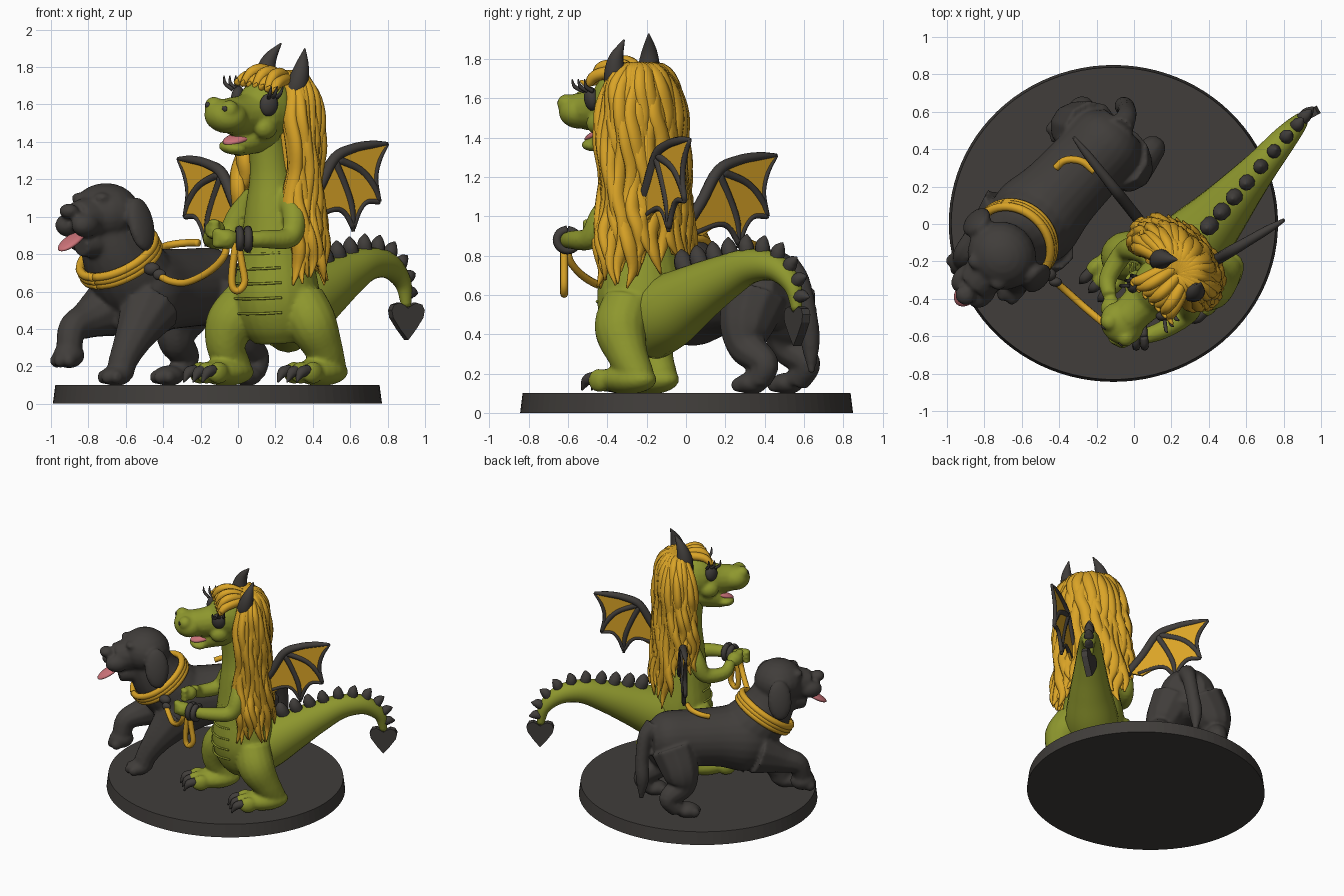
import bpy, bmesh, math, random
from mathutils import Vector, Matrix

if "Cube" in bpy.data.objects:
    bpy.data.objects.remove(bpy.data.objects["Cube"])

random.seed(4)


def mat(name, r, g, b):
    m = bpy.data.materials.new(name)
    m.diffuse_color = (r, g, b, 1)
    m.use_nodes = True
    m.node_tree.nodes["Principled BSDF"].inputs["Base Color"].default_value = m.diffuse_color
    return m


GREEN = mat("green scales", 0.27, 0.31, 0.027)
GOLD = mat("golden hair", 0.70, 0.37, 0.02)
DARK = mat("charcoal", 0.052, 0.047, 0.043)
PINK = mat("pink tongue", 0.60, 0.17, 0.19)


def spline(pts, n):
    """Catmull-Rom through (x, y, z, radius) points, n steps per span."""
    p = [Vector(q) for q in pts]
    p = [2 * p[0] - p[1]] + p + [2 * p[-1] - p[-2]]
    out = []
    for i in range(1, len(p) - 2):
        a, b, c, d = p[i - 1:i + 3]
        for k in range(n):
            t = k / n
            out.append(0.5 * (2 * b + (c - a) * t + (2 * a - 5 * b + 4 * c - d) * t * t
                              + (3 * b - a - 3 * c + d) * t ** 3))
    return out + [p[-2]]


class Part:
    """Collects balls, tubes and plates into one object."""

    def __init__(self, m=Matrix()):
        self.bm, self.m = bmesh.new(), m

    def ball(self, c, r, rot=Matrix()):
        r = r if isinstance(r, tuple) else (r, r, r)
        bmesh.ops.create_uvsphere(self.bm, u_segments=20, v_segments=12, radius=1,
                                  matrix=self.m @ Matrix.Translation(c) @ rot @ Matrix.Diagonal((*r, 1)))

    def tube(self, pts, n=6, sides=10):
        s = spline(pts, n)
        pos = [q.to_3d() for q in s]
        up, rings = None, []
        for i, q in enumerate(pos):
            t = (pos[min(i + 1, len(pos) - 1)] - pos[max(i - 1, 0)]).normalized()
            if up is None:
                up = t.orthogonal()
            up = (up - t * up.dot(t)).normalized()
            side, r = t.cross(up), max(s[i][3], 0.002)
            rings.append([self.bm.verts.new(self.m @ (q + r * (math.cos(a) * up + math.sin(a) * side)))
                          for a in (2 * math.pi * k / sides for k in range(sides))])
        for a, b in zip(rings, rings[1:]):
            for k in range(sides):
                j = (k + 1) % sides
                self.bm.faces.new((a[k], a[j], b[j], b[k]))
        self.bm.faces.new(rings[0][::-1])
        self.bm.faces.new(rings[-1])

    def plate(self, outline, thick, m):
        """Flat outline in the local xz plane, thickened along y."""
        f = self.bm.faces.new([self.bm.verts.new(m @ Vector((u, -thick / 2, z))) for u, z in outline])
        ext = bmesh.ops.extrude_face_region(self.bm, geom=[f])["geom"]
        off = m.to_3x3() @ Vector((0, thick, 0))
        bmesh.ops.translate(self.bm, vec=off, verts=[v for v in ext if isinstance(v, bmesh.types.BMVert)])

    def done(self, name, material, voxel=0, smooth=True):
        bmesh.ops.recalc_face_normals(self.bm, faces=self.bm.faces[:])
        me = bpy.data.meshes.new(name)
        self.bm.to_mesh(me)
        self.bm.free()
        me.materials.append(material)
        for p in me.polygons:
            p.use_smooth = smooth
        ob = bpy.data.objects.new(name, me)
        bpy.context.collection.objects.link(ob)
        if voxel:
            r = ob.modifiers.new("merge", "REMESH")
            r.mode, r.voxel_size, r.use_smooth_shade = "VOXEL", voxel, True
            s = ob.modifiers.new("soften", "SMOOTH")
            s.factor, s.iterations = 0.5, 4
        return ob


def facing(x, y, fx, fy):
    return Matrix.Translation((x, y, 0)) @ Matrix.Rotation(math.atan2(fy, fx), 4, "Z")


# local frames: x forward, y to the creature's left
DRAGON = facing(0.2, -0.23, -0.70, -0.714)
HEAD = DRAGON @ Matrix.Translation((0, 0, 1.4)) @ Matrix.Rotation(-0.16, 4, "X") @ Matrix.Translation((0, 0, -1.4))
DOG = facing(-0.4, 0.16, -0.68, -0.73)

# base disc
p = Part()
bmesh.ops.create_cone(p.bm, cap_ends=True, segments=96, radius1=1, radius2=0.985, depth=0.1,
                      matrix=Matrix.Translation((-0.11, 0.003, 0.05)) @ Matrix.Diagonal((0.88, 0.847, 1, 1)))
p.done("base", DARK, smooth=False)

# dragon body, arms and legs
p, claws = Part(DRAGON), Part(DRAGON)
p.tube([(-.04, 0, .33, .14), (-.03, 0, .42, .2), (-.01, 0, .58, .23), (0, 0, .8, .195), (.02, 0, 1.03, .15),
        (.04, 0, 1.25, .11), (.08, 0, 1.5, .1)], sides=24)
for s, hand, dx in ((1, (.45, .08, .88), -.12), (-1, (.38, -.08, .93), .15)):
    hx, hy, hz = hand
    p.tube([(.03, s * .12, 1.12, .06), (.07, s * .21, 1.0, .065), (.13, s * .235, .89, .058),
            (.28, s * .2, .88, .05), (hx - .04, hy + s * .05, hz, .04)])
    p.ball(hand, (.06, .055, .055))
    for k in range(3):
        p.ball((hx + .04, hy - s * .03, hz + .04 - k * .035), (.03, .04, .019))
    p.tube([(dx * .4, s * .14, .56, .13), (dx * .7 + .02, s * .21, .43, .135), (dx - .01, s * .23, .3, .105),
            (dx - .08, s * .22, .18, .085)], sides=16)
    p.ball((dx, s * .22, .17), (.18, .11, .075))
    for k in (-1, 0, 1):
        y = s * .22 + k * .07
        p.ball((dx + .15 - abs(k) * .02, y, .165), (.07, .043, .06))
        claws.tube([(dx + .17, y, .18, .03), (dx + .22, y, .165, .028), (dx + .255, y, .115, .004)])
p.done("dragon_body", GREEN, 0.013)
claws.done("dragon_claws", DARK)

# belly plate ridges
p = Part(DRAGON)
for z, r in ((.5, .222), (.58, .23), (.66, .225), (.74, .21), (.82, .19), (.9, .175), (1.0, .155), (1.1, .136), (1.2, .12)):
    p.tube([(r * math.cos(a) + z * .03 - .025, r * math.sin(a), z - .02 * math.cos(a), .007)
            for a in (-.9, -.45, 0, .45, .9)], 4, 6)
p.done("belly_plates", GREEN)

# bracelet
p = Part(DRAGON)
for o in (-.016, .016):
    p.tube([(.385 + o + .035 * math.sin(a), .14 - o + .04 * math.sin(a), .88 + .052 * math.cos(a), .022)
            for a in (k * math.pi / 4 for k in range(9))], 3, 8)
p.done("bracelet", DARK)

# dragon head
p = Part(HEAD)
p.ball((.1, 0, 1.58), (.17, .15, .17))
p.tube([(.12, 0, 1.57, .135), (.26, 0, 1.545, .11), (.37, 0, 1.54, .1)], sides=16)
p.ball((.4, 0, 1.54), (.11, .125, .092))
p.tube([(.08, 0, 1.46, .11), (.2, 0, 1.42, .09), (.31, 0, 1.37, .055)], sides=14)
p.ball((.32, 0, 1.37), (.07, .085, .038))
for s in (1, -1):
    p.ball((.44, s * .06, 1.585), .05)
    p.ball((.19, s * .1, 1.49), (.07, .055, .06))
p.done("dragon_head", GREEN, 0.012)
p = Part(HEAD)
p.ball((.29, 0, 1.42), (.1, .06, .025), Matrix.Rotation(.3, 4, "Y"))
p.done("dragon_tongue", PINK)
p, horns = Part(HEAD), Part(HEAD)
for s in (1, -1):
    p.ball((.205, s * .118, 1.62), (.05, .035, .062), Matrix.Rotation(-s * .5, 4, "Z"))
    p.ball((.484, s * .065, 1.59), (.008, .018, .015))
    for k in (-1, 0, 1):
        p.tube([(.2 + k * .03, s * .135, 1.66, .011), (.22 + k * .04, s * .17, 1.69, .01),
                (.22 + k * .045, s * .18, 1.73, .003)], 4, 6)
    horns.tube([(.02, s * .11, 1.65, .055), (.01, s * .125, 1.74, .056), (-.01, s * .122, 1.83, .038),
                (-.05, s * .09, 1.92, .004)], 6, 14)
p.done("eyes_lashes_nostrils", DARK)
horns.done("horns", DARK)

# hair: inner mass, two layers of wavy strands, fringe curls (flatter front to back than side to side)
p = Part(DRAGON @ Matrix.Diagonal((.68, 1, 1, 1)))
p.tube([(-.14, 0, .85, .14), (-.14, 0, 1.0, .18), (-.1, 0, 1.3, .19), (-.08, .02, 1.55, .2), (-.05, .03, 1.66, .15)], sides=20)
p.ball((-.03, .03, 1.585), (.22, .2, .17))
for layer, n, R in ((0, 22, .25), (1, 17, .225)):
    for i in range(n):
        phi = math.radians(55 + 240 * i / (n - 1))
        ph, end = random.uniform(0, 6.3), random.uniform(.62, .76) + .05 * layer
        if phi > math.radians(245):
            end += .25
        if abs(phi - math.pi) < .7:
            end += .06
        pts = [(.01, .045, 1.745, .03)]
        for k, (f, z) in enumerate(((.45, 1.735), (.78, 1.65), (.92, 1.52), (.95, 1.38), (.95, 1.24), (.97, 1.1), (1, .97), (1.05, .86), (1.08, .75), (1.14, .65))):
            if k > 2:
                z = 1.52 - (1.52 - z) * (1.52 - end) / .87
            a = phi + (.1 * math.sin(k * 1.7 + ph) if k > 1 else 0)
            r = R * f + .016 * math.cos(k * 1.7 + ph)
            pts.append((r * math.cos(a) - .03 - .06 * max(0, 1.1 - z), r * math.sin(a) + .05 * max(0, z - 1.2), z,
                        .046 if k < 8 else (.032, .006)[k - 8]))
        p.tube(pts, 4, 8)
p.done("hair", GOLD)
p = Part(HEAD)
for i in range(7):
    b = -.12 + i * .04
    up = .03 * (i % 2)
    p.tube([(.0, b * .5, 1.745, .03), (.09, b * .8, 1.75 + up, .032), (.16, b, 1.735 + up, .03),
            (.2, b * 1.15, 1.7, .02), (.215, b * 1.25 + .02, 1.72, .006)], 4, 8)
p.done("hair_fringe", GOLD)

# dragon tail, back spikes and heart tip
TAIL = [(.22, -.2, .46, .2), (.33, -.09, .52, .19), (.45, .04, .6, .155), (.57, .18, .68, .12), (.69, .32, .745, .09),
        (.8, .45, .74, .07), (.88, .54, .65, .047), (.9, .565, .52, .026)]
p = Part()
p.tube(TAIL, 6, 18)
p.done("dragon_tail", GREEN)
p = Part()
s = spline(TAIL, 4)
for i in range(8, len(s) - 2, 2):
    t = (s[i + 1] - s[i - 1]).to_3d().normalized()
    nrm = t.cross(Vector((0.72, -0.68, 0))).normalized()
    nrm = -nrm if nrm.dot(Vector((.4, .4, .8))) < 0 else nrm
    c, r = s[i].to_3d(), s[i][3]
    h, w = .05 + .3 * r, .028 + .12 * r
    b = c + nrm * (r - .025)
    p.tube([(*b, w), (*(b + nrm * h * .6), w), (*(b + nrm * h + t * .008), w * .65), (*(b + nrm * (h + .022) + t * .015), .004)], 4, 10)
p.done("tail_spikes", DARK)
half = [(0, .34), (.05, .4), (.092, .46), (.1, .5), (.085, .53), (.05, .54), (.02, .525)]
p = Part()
p.plate(half + [(0, .51)] + [(-u, z) for u, z in half[:0:-1]], .045,
        Matrix.Translation((.9, .565, 0)) @ Matrix.Rotation(.5, 4, "Z"))
p.done("tail_heart", DARK, smooth=False)

# wings
for name, root, tip, dz in (("left", (.34, -.25), (.80, .02), 0), ("right", (.06, -.02), (-.32, .46), -.08)):
    dx, dy = tip[0] - root[0], tip[1] - root[1]
    L = math.hypot(dx, dy)
    M = Matrix.Translation((*root, dz)) @ Matrix.Rotation(math.atan2(dy, dx), 4, "Z")
    p = Part()
    p.plate([(u * L, z) for u, z in ((.0, 1.02), (.22, 1.18), (.4, 1.31), (.6, 1.36), (1, 1.39), (.9, 1.3), (.86, 1.2),
                                     (.9, 1.08), (.78, 1.08), (.67, 1.03), (.6, .93), (.5, 1.02), (.38, 1.04), (.2, .98))], .016, M)
    p.done(name + "_wing_membrane", GOLD, smooth=False)
    p = Part(M)
    for path in (((0, 1.0, .03), (.2, 1.15, .03), (.38, 1.31, .03), (.6, 1.365, .026), (.82, 1.385, .022), (1, 1.39, .01)),
                 ((.4, 1.31, .024), (.68, 1.25, .021), (.84, 1.16, .02), (.9, 1.07, .01)),
                 ((.38, 1.3, .024), (.5, 1.17, .021), (.58, 1.05, .02), (.6, .92, .01)),
                 ((.9, 1.08, .015), (.76, 1.08, .015), (.67, 1.03, .015), (.6, .94, .015)),
                 ((1, 1.39, .01), (.9, 1.3, .015), (.86, 1.2, .015), (.9, 1.08, .015)),
                 ((.6, .94, .015), (.5, 1.02, .015), (.38, 1.04, .015), (.15, 1.0, .015))):
        p.tube([(u * L, 0, z, r) for u, z, r in path], 5, 8)
    p.done(name + "_wing_bones", DARK)

# dog
p = Part(DOG)
p.tube([(-.5, 0, .63, .13), (-.4, 0, .63, .2), (-.2, 0, .62, .21), (0, 0, .61, .22), (.18, 0, .59, .25),
        (.3, 0, .56, .22), (.38, 0, .54, .14)], sides=24)
p.tube([(.16, 0, .62, .22), (.27, 0, .7, .22), (.37, 0, .82, .19), (.44, 0, .98, .15)], sides=20)
p.ball((.45, 0, 1.02), (.18, .19, .16))
p.tube([(.5, 0, .99, .13), (.6, 0, .99, .115), (.68, 0, .985, .095)], sides=14)
p.tube([(.44, 0, .88, .1), (.55, 0, .86, .085), (.65, 0, .84, .055)], sides=12)
p.ball((.74, 0, 1.03), (.05, .055, .04))
paws = [(.53, .15, .15), (.6, -.13, .26), (-.43, .21, .15), (-.28, -.22, .15)]
p.tube([(.24, .13, .52, .17), (.38, .15, .37, .11), (.47, .15, .24, .08), (.5, .15, .16, .075)])
p.tube([(.26, -.13, .52, .17), (.44, -.14, .45, .105), (.56, -.14, .4, .08), (.6, -.13, .29, .07)])
p.tube([(-.36, .1, .6, .17), (-.36, .17, .44, .14), (-.4, .2, .33, .1), (-.52, .2, .25, .07), (-.48, .21, .16, .065)])
p.tube([(-.36, -.1, .6, .17), (-.32, -.18, .44, .14), (-.32, -.2, .33, .1), (-.42, -.22, .25, .07), (-.35, -.22, .16, .065)])
p.tube([(-.48, 0, .75, .07), (-.55, -.02, .67, .055), (-.58, -.05, .5, .05), (-.58, -.07, .36, .05), (-.59, -.07, .2, .015)])
for x, y, z in paws:
    p.ball((x, y, z), (.09, .08, .055 if z < .2 else .07))
    for k in (-.05, 0, .05):
        p.ball((x + .065 - abs(k) * .4, y + k, z - (.008 if z < .2 else .03)), (.04, .03, .038))
for s in (1, -1):
    p.ball((.67, s * .06, .955), (.09, .065, .065))
    p.ball((.41, s * .22, .96), (.09, .045, .15), Matrix.Rotation(s * .25, 4, "X"))
    p.ball((.57, s * .08, 1.1), (.04, .045, .03))
p.done("dog", DARK, 0.013)
p = Part(DOG)
p.ball((.72, 0, .87), (.1, .06, .022), Matrix.Rotation(.55, 4, "Y"))
p.done("dog_tongue", PINK)

# collar, clip and leash
p = Part(DOG @ Matrix.Translation((.345, 0, .78)) @ Matrix.Rotation(.62, 4, "Y"))
for dz in (-.026, 0, .026):
    p.tube([(.217 * math.cos(a), .217 * math.sin(a), dz, .024) for a in (k * math.pi / 8 for k in range(17))], 3, 8)
p.done("collar", GOLD)
p = Part()
p.ball((-.46, -.27, .72), (.045, .035, .035))
p.ball((-.42, -.31, .69), (.035, .025, .03))
p.done("leash_clip", DARK)
p = Part()
for path in (((-.43, -.3, .69), (-.36, -.36, .655), (-.27, -.44, .65), (-.15, -.54, .71), (-.07, -.6, .8), (-.07, -.58, .9)),
             ((-.01, -.62, .86), (-.03, -.62, .72), (-.03, -.62, .63), (0, -.62, .605), (.035, -.62, .65), (.02, -.62, .75), (0, -.62, .86)),
             ((-.42, .3, .83), (-.38, .335, .845), (-.33, .345, .855), (-.27, .33, .86), (-.21, .28, .86))):
    p.tube([(*q, .02) for q in path], 6, 8)
p.done("leash", GOLD)
